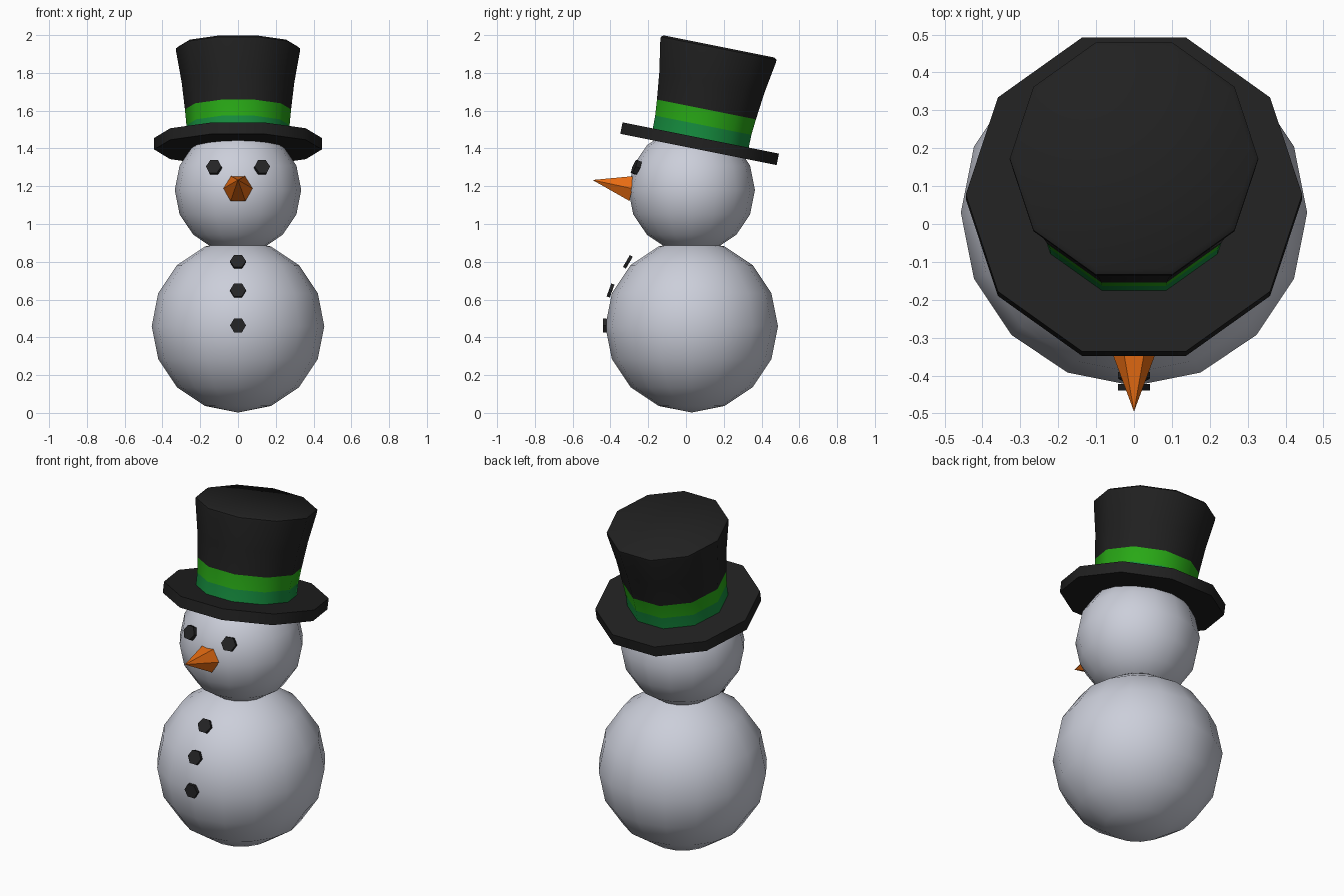
import bpy, bmesh, math
from mathutils import Matrix, Vector

if "Cube" in bpy.data.objects:
    bpy.data.objects.remove(bpy.data.objects["Cube"])


def material(name, rgb):
    m = bpy.data.materials.new(name)
    m.diffuse_color = (*rgb, 1)
    m.use_nodes = True
    m.node_tree.nodes["Principled BSDF"].inputs["Base Color"].default_value = m.diffuse_color
    return m


SNOW = material("snow", (0.60, 0.62, 0.70))
BLACK = material("black felt", (0.015, 0.015, 0.015))
COAL = material("coal", (0.018, 0.018, 0.019))
ORANGE = material("carrot orange", (0.80, 0.15, 0.006))
LIME = material("bright green", (0.022, 0.40, 0.008))
TEAL = material("deep green", (0.008, 0.27, 0.05))


def finish(bm, name, mats, matrix, smooth=None):
    bmesh.ops.recalc_face_normals(bm, faces=bm.faces)
    me = bpy.data.meshes.new(name)
    bm.to_mesh(me)
    bm.free()
    ob = bpy.data.objects.new(name, me)
    bpy.context.collection.objects.link(ob)
    ob.matrix_world = matrix
    for m in mats:
        me.materials.append(m)
    if smooth:
        bpy.ops.object.select_all(action='DESELECT')
        ob.select_set(True)
        bpy.context.view_layer.objects.active = ob
        bpy.ops.object.shade_smooth_by_angle(angle=math.radians(smooth))
    return ob


def snowball(name, z, radius):
    bm = bmesh.new()
    bmesh.ops.create_uvsphere(bm, u_segments=16, v_segments=8, radius=radius)
    finish(bm, name, [SNOW], Matrix.Translation((0, 0.03, z)), 60)


def cone(name, mat, loc, direction, r1, r2, depth):
    """Six-sided cone or disc, its base at loc, with corners at left and right."""
    bm = bmesh.new()
    bmesh.ops.create_cone(bm, cap_ends=True, segments=6, radius1=r1, radius2=r2, depth=depth,
                          matrix=Matrix.Translation((0, 0, depth / 2)) @ Matrix.Rotation(math.pi / 2, 4, 'Z'))
    bmesh.ops.remove_doubles(bm, verts=bm.verts, dist=1e-5)
    zax = Vector(direction).normalized()
    xax = Vector((0, 0, 1)).cross(zax).normalized()
    yax = zax.cross(xax)
    rot = Matrix((xax, yax, zax)).transposed().to_4x4()
    # create_cone starts its corners on the y axis; the quarter turn puts one on x
    return finish(bm, name, [mat], Matrix.Translation(loc) @ rot)


def lathe(name, profile, mats, bands, matrix, sides=10):
    """Closed solid from (radius, height) rings; bands gives one material per step."""
    bm = bmesh.new()
    rings = [[bm.verts.new((r * math.cos(a), r * math.sin(a), h))
              for a in (2 * math.pi * i / sides for i in range(sides))] for r, h in profile]
    for lo, hi, k in zip(rings, rings[1:], bands):
        for i in range(sides):
            j = (i + 1) % sides
            bm.faces.new((lo[i], lo[j], hi[j], hi[i])).material_index = k
    bm.faces.new(rings[0][::-1])
    bm.faces.new(rings[-1])
    finish(bm, name, mats, matrix, 40)


# Snow body and head
snowball("body", 0.459, 0.457)
snowball("head", 1.18, 0.335)

# Coal buttons down the front
for i, (y, z, tilt) in enumerate([(-0.422, 0.463, 0), (-0.391, 0.645, 20), (-0.300, 0.795, 30)]):
    t = math.radians(tilt)
    cone(f"button_{i + 1}", COAL, (0, y, z), (0, -math.cos(t), math.sin(t)), 0.042, 0.042, 0.018)

# Coal eyes
for side, s in (("left", -1), ("right", 1)):
    cone(f"eye_{side}", COAL, (s * 0.124, -0.252, 1.295), (s * 0.2, -0.9, 0.38), 0.042, 0.042, 0.025)

# Carrot nose, tipped slightly up
cone("nose", ORANGE, (0, -0.285, 1.188), (0, -0.21, 0.045), 0.078, 0, 0.215)

# Top hat, leaning back
hat = Matrix.Translation((0, 0.072, 1.425)) @ Matrix.Rotation(math.radians(-11.3), 4, 'X')
lathe("hat_brim", [(0.444, -0.031), (0.444, 0.031)], [BLACK], [0], hat)
lathe("hat_crown",
      [(0.272, 0.0), (0.273, 0.10), (0.281, 0.185), (0.298, 0.33), (0.328, 0.50), (0.328, 0.515), (0.315, 0.525)],
      [BLACK, LIME, TEAL], [2, 1, 0, 0, 0, 0], hat)
